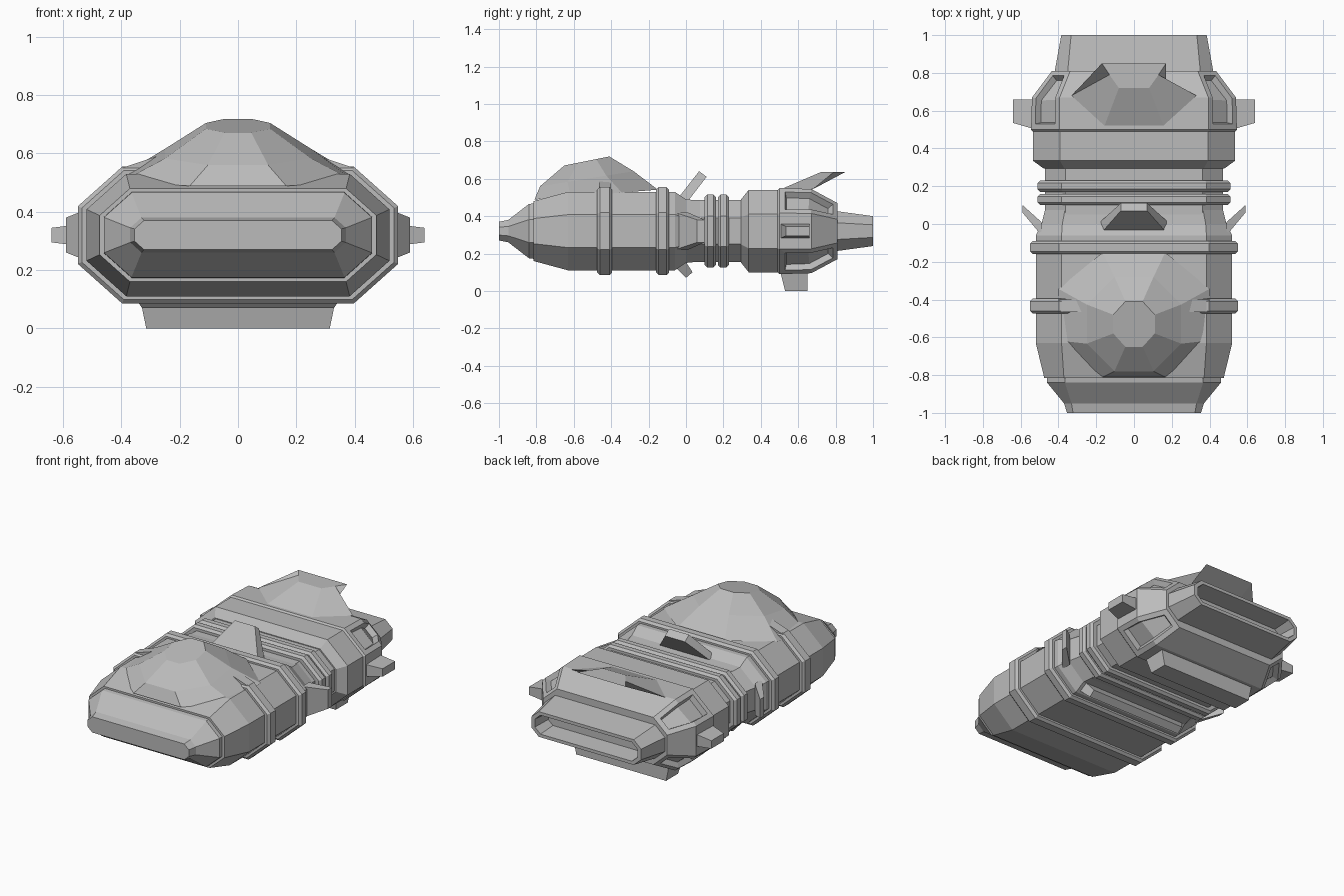
import bpy, bmesh
from math import pi, sin, cos

cube = bpy.data.objects.get("Cube")
if cube:
    bpy.data.objects.remove(cube, do_unlink=True)

grey = bpy.data.materials.new("hull_grey")
grey.use_nodes = True
grey.diffuse_color = (0.5, 0.5, 0.5, 1)
grey.node_tree.nodes["Principled BSDF"].inputs["Base Color"].default_value = grey.diffuse_color

AXIS_HEIGHT = 0.32


def skin(name, rings, pockets_from=None):
    """Join matching rings of points into a closed, flat-faced part."""
    bm = bmesh.new()
    loops = [[bm.verts.new(point) for point in ring] for ring in rings]
    count = len(loops[0])
    strips = [[] for side in range(count)]
    for near, far in zip(loops, loops[1:]):
        for side, strip in enumerate(strips):
            after = (side + 1) % count
            strip.append(bm.faces.new((near[side], near[after], far[after], far[side])))
    bm.faces.new(loops[0])
    bm.faces.new(loops[-1])
    bmesh.ops.recalc_face_normals(bm, faces=bm.faces[:])

    # Sunken pockets on the diagonal sides
    if pockets_from is not None:
        for strip in strips[::2]:
            pocket = strip[pockets_from:]
            bmesh.ops.inset_region(bm, faces=pocket, thickness=0.03, use_even_offset=True)
            bmesh.ops.inset_region(bm, faces=pocket, thickness=0.01, depth=-0.035)

    mesh = bpy.data.meshes.new(name)
    bm.to_mesh(mesh)
    bm.free()
    mesh.materials.append(grey)
    part = bpy.data.objects.new(name, mesh)
    bpy.context.collection.objects.link(part)


def mirrored(half):
    """Close a ring by repeating its left half on the right."""
    return half + [(-x, y, z) for x, y, z in reversed(half)]


def section(y, width, height):
    """Long octagon about the hull axis, from half width and half height."""
    flat = width - 0.65 * height
    side = 0.42 * height
    return mirrored([(flat, y, AXIS_HEIGHT + height), (width, y, AXIS_HEIGHT + side),
                     (width, y, AXIS_HEIGHT - side), (flat, y, AXIS_HEIGHT - height)])


def hull(name, *stations, pockets_from=None):
    skin(name, [section(*station) for station in stations], pockets_from)


def band(name, y, depth, width, height):
    """Bevelled belt round the hull."""
    bevel = 0.014
    hull(name,
         (y - depth, width - bevel, height - bevel),
         (y - depth + bevel, width, height),
         (y + depth - bevel, width, height),
         (y + depth, width - bevel, height - bevel))


def tilted_octagon(y, z, across, along, slope):
    """Octagon seen from above, rising towards the back."""
    reach = 1 / cos(pi / 8)
    ring = []
    for step in range(8):
        angle = pi / 8 + step * pi / 4
        offset = along * reach * sin(angle)
        ring.append((across * reach * cos(angle), y + offset, z + slope * offset))
    return ring


def centre_fin(name, root, tip):
    """Wide fin on the centre line: half width, then front and back (y, z)."""
    skin(name, [mirrored([(width, *front), (width, *back)])
                for width, front, back in (root, tip)])


def side_fins(name, root, tip):
    """Pair of fins: distance out, front y, back y, half thickness."""
    for side, sign in (("left", 1), ("right", -1)):
        skin(side + name, [[(sign * out, front, AXIS_HEIGHT + half),
                            (sign * out, back, AXIS_HEIGHT + half),
                            (sign * out, back, AXIS_HEIGHT - half),
                            (sign * out, front, AXIS_HEIGHT - half)]
                           for out, front, back, half in (root, tip)])


# Nose and front hull
hull("nose", (-1, 0.355, 0.05), (-0.95, 0.37, 0.06), (-0.84, 0.46, 0.145), (-0.8, 0.46, 0.15))
hull("front_hull", (-0.815, 0.475, 0.16), (-0.63, 0.52, 0.21), (-0.06, 0.52, 0.21),
     (0, 0.49, 0.17), (0.1, 0.465, 0.16))

# Raised bands
band("front_band", y=-0.435, depth=0.04, width=0.55, height=0.235)
band("middle_band", y=-0.125, depth=0.035, width=0.55, height=0.235)
band("front_waist_band", y=0.13, depth=0.03, width=0.51, height=0.195)
band("rear_waist_band", y=0.2, depth=0.03, width=0.51, height=0.195)
skin("front_band_bridge", [mirrored([(0.25, y, 0.6), (0.4, y, 0.55)]) for y in (-0.465, -0.4)])

# Canopy dome on its sloping skirt
skin("canopy", [tilted_octagon(y=-0.48, z=0.515, across=0.4, along=0.33, slope=0.08),
                tilted_octagon(y=-0.53, z=0.6, across=0.25, along=0.25, slope=0.16),
                tilted_octagon(y=-0.53, z=0.695, across=0.11, along=0.12, slope=0.2)])

# Waist, rear hull and hollow exhaust
hull("waist", (0, 0.47, 0.165), (0.32, 0.47, 0.165))
hull("rear_hull", (0.295, 0.48, 0.17), (0.335, 0.535, 0.22), (0.49, 0.535, 0.22),
     (0.5, 0.545, 0.23), (0.67, 0.54, 0.225), (0.81, 0.435, 0.15), pockets_from=3)
hull("exhaust", (0.78, 0.425, 0.11), (1, 0.385, 0.08), (1, 0.36, 0.06), (0.88, 0.35, 0.05))

# Rear deck scoop sweeping up and back
skin("rear_scoop", [
    mirrored([(0.16, 0.51, 0.545), (0.33, 0.68, 0.545), (0.17, 0.67, 0.54)]),
    mirrored([(0.08, 0.72, 0.635), (0.13, 0.79, 0.635), (0.17, 0.85, 0.635)])])

# Swept waist fins and rear keel
centre_fin("top_fin", root=(0.18, (-0.055, 0.48), (0.01, 0.48)),
           tip=(0.07, (0.07, 0.64), (0.11, 0.61)))
centre_fin("bottom_fin", root=(0.37, (-0.06, 0.13), (-0.01, 0.17)),
           tip=(0.33, (0, 0.07), (0.035, 0.1)))
centre_fin("rear_keel", root=(0.34, (0.5, 0.12), (0.65, 0.12)),
           tip=(0.315, (0.53, 0), (0.65, 0)))

# Side fins
side_fins("_waist_fin", root=(0.49, -0.06, 0.01, 0.1), tip=(0.59, 0.06, 0.1, 0.06))
side_fins("_rear_fin", root=(0.52, 0.5, 0.66, 0.04), tip=(0.64, 0.535, 0.66, 0.025))
